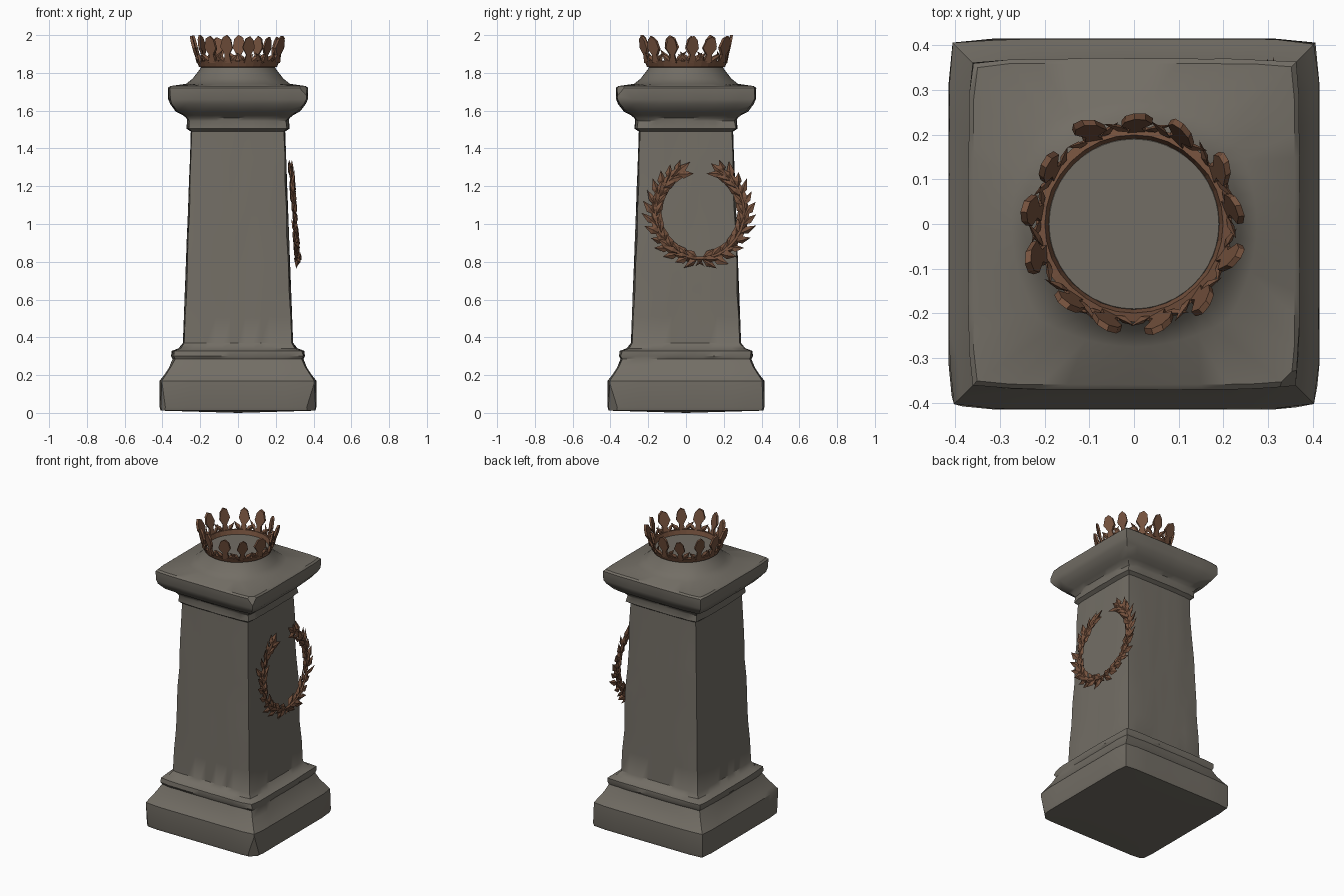
import bpy, bmesh, math, random
from math import sin, cos, pi
from mathutils import Vector

random.seed(4)
cube = bpy.data.objects.get("Cube")
if cube:
    bpy.data.objects.remove(cube, do_unlink=True)


def material(name, rgb):
    m = bpy.data.materials.new(name)
    m.use_nodes = True
    m.diffuse_color = (*rgb, 1)
    m.node_tree.nodes["Principled BSDF"].inputs["Base Color"].default_value = (*rgb, 1)
    return m


stone = material("weathered stone", (0.17, 0.155, 0.13))
bronze = material("aged bronze", (0.18, 0.085, 0.048))


def finish(bm, name, mat, smooth=False):
    bmesh.ops.recalc_face_normals(bm, faces=bm.faces)
    mesh = bpy.data.meshes.new(name)
    bm.to_mesh(mesh)
    bm.free()
    mesh.materials.append(mat)
    obj = bpy.data.objects.new(name, mesh)
    bpy.context.collection.objects.link(obj)
    if smooth:
        bpy.ops.object.select_all(action="DESELECT")
        obj.select_set(True)
        bpy.context.view_layer.objects.active = obj
        bpy.ops.object.shade_smooth_by_angle(angle=math.radians(35))
    return obj


def ring(bm, half, z, roundness, jitter, n=48):
    """Cross-section that blends from square (0) to circle (1)."""
    verts = []
    for i in range(n):
        a = 2 * pi * i / n
        square = min(half / max(abs(cos(a)), abs(sin(a))), half * 1.385)
        r = square * (1 - roundness) + half * roundness
        corner = abs(sin(2 * a)) ** 8
        r -= random.random() * jitter * (0.3 + corner)
        verts.append(bm.verts.new((r * cos(a), r * sin(a), z)))
    return verts


def loft(bm, rings):
    for lo, hi in zip(rings, rings[1:]):
        for i in range(len(lo)):
            j = (i + 1) % len(lo)
            bm.faces.new((lo[i], lo[j], hi[j], hi[i]))


def cap(bm, loop, z):
    tip = bm.verts.new((0, 0, z))
    for i, v in enumerate(loop):
        bm.faces.new((v, loop[(i + 1) % len(loop)], tip))


# Pedestal: half width, height, roundness, wear
profile = [
    (0.41, 0.012, 0, 0), (0.415, 0.03, 0, 0), (0.415, 0.17, 0, 0.004),
    (0.395, 0.195, 0, 0), (0.365, 0.24, 0, 0), (0.347, 0.285, 0, 0.01),
    (0.355, 0.3, 0, 0.01), (0.352, 0.328, 0, 0.01), (0.315, 0.342, 0, 0.01),
    (0.292, 0.37, 0, 0.004),
]
shaft_steps = 8
for k in range(1, shaft_steps):
    t = k / shaft_steps
    profile.append((0.292 - 0.042 * t, 0.37 + 1.12 * t, 0, 0.008))
profile += [
    (0.25, 1.49, 0, 0.004), (0.274, 1.505, 0, 0.012), (0.27, 1.545, 0, 0.012),
    (0.272, 1.56, 0, 0), (0.295, 1.578, 0, 0.008), (0.33, 1.595, 0, 0.012),
    (0.36, 1.635, 0, 0.012), (0.37, 1.66, 0, 0.006), (0.372, 1.72, 0, 0.006),
    (0.36, 1.73, 0, 0.003), (0.275, 1.742, 0.75, 0), (0.24, 1.77, 0.95, 0),
    (0.205, 1.815, 1, 0), (0.19, 1.837, 1, 0),
]
bm = bmesh.new()
rings = [ring(bm, *p) for p in profile]
loft(bm, rings)
cap(bm, rings[0], 0.0)
cap(bm, rings[-1], 1.838)

# Broken corners of the cornice and plinth
chips = [((0.35, -0.35, 1.71), (1, -1, 0.8)), ((-0.36, 0.36, 1.715), (-1, 1, 1.2)),
         ((0.396, -0.396, 0.1), (1, -1, -0.25)), ((-0.4, -0.4, 0.1), (-1, -1, -0.1))]
for point, normal in chips:
    cut = bmesh.ops.bisect_plane(bm, geom=bm.verts[:] + bm.edges[:] + bm.faces[:],
                                 plane_co=point, plane_no=normal, clear_outer=True)
    edges = [e for e in cut["geom_cut"] if isinstance(e, bmesh.types.BMEdge)]
    bmesh.ops.holes_fill(bm, edges=edges, sides=0)
finish(bm, "stone_pedestal", stone, smooth=True)


def leaf(bm, base, along, normal, length, width, thick):
    """Faceted diamond leaf with a raised midrib."""
    along = Vector(along).normalized()
    side = along.cross(Vector(normal)).normalized()
    up = side.cross(along)
    base = Vector(base)
    mid = base + along * length * 0.45
    a, tip = bm.verts.new(base), bm.verts.new(base + along * length)
    rim = [bm.verts.new(mid + d) for d in
           (side * width / 2, up * thick / 2, -side * width / 2, -up * thick / 2)]
    for i in range(4):
        j = (i + 1) % 4
        bm.faces.new((a, rim[i], rim[j]))
        bm.faces.new((tip, rim[j], rim[i]))


# Crown band: a thin flared hoop
bm = bmesh.new()
band = [ring(bm, r, z, 1, 0.002, 32) for r, z in
        ((0.19, 1.828), (0.207, 1.832), (0.22, 1.862), (0.2, 1.866))]
loft(bm, band + band[:1])
finish(bm, "crown_band", bronze)

# Crown points: flared plates leaning outwards, with small leaves between
bm = bmesh.new()
outline = [(-0.022, 0), (-0.012, 0.045), (-0.036, 0.085), (-0.02, 0.135),
           (0.005, 0.148), (0.026, 0.125), (0.034, 0.08), (0.014, 0.045), (0.022, 0)]
points = 13
for k in range(points):
    a = pi / 2 + 2 * pi * k / points + random.uniform(-0.05, 0.05)
    out, tan = Vector((cos(a), sin(a), 0)), Vector((-sin(a), cos(a), 0))
    scale = random.uniform(0.86, 1.0) if k else 1.0
    lean, twist = random.uniform(0.18, 0.3), random.uniform(-0.35, 0.35)
    sheets = []
    for depth in (0, 0.014):
        sheets.append([bm.verts.new(out * (0.203 + depth + h * lean + w * twist)
                                    + tan * w + Vector((0, 0, 1.853 + h * scale)))
                       for w, h in outline])
    bm.faces.new(sheets[0])
    bm.faces.new(sheets[1])
    loft(bm, sheets)
    for s in (-1, 1):
        leaf(bm, out * 0.207 + tan * 0.012 * s + Vector((0, 0, 1.852)),
             tan * s + out * 0.25 + Vector((0, 0, random.uniform(0.7, 1.3))), out,
             random.uniform(0.07, 0.1), 0.032, 0.016)
finish(bm, "crown_points", bronze)


# Wreath on the left face: two mirrored branches following the shaft's slope
CENTRE_Y, CENTRE_Z, RADIUS = 0.073, 1.06, 0.235


def on_wreath(side, a, r=RADIUS):
    y, z = CENTRE_Y + side * r * sin(a), CENTRE_Z - r * cos(a) * 1.03
    return Vector((0.297 - (z - CENTRE_Z) * 0.075, y, z))


def lerp_angle(t):
    return -0.06 + t * 2.72


face_normal = Vector((1, 0, 0.075))
leaves = bmesh.new()
for side, label in ((1, "back"), (-1, "front")):
    curve = bpy.data.curves.new("wreath_stem_" + label, "CURVE")
    curve.dimensions = "3D"
    curve.bevel_depth = 0.009
    curve.bevel_resolution = 0
    curve.use_fill_caps = True
    spline = curve.splines.new("POLY")
    spline.points.add(16)
    for i, p in enumerate(spline.points):
        p.co = (*on_wreath(side, lerp_angle(i / 16)), 1)
    curve.materials.append(bronze)
    stem = bpy.data.objects.new("wreath_stem_" + label, curve)
    bpy.context.collection.objects.link(stem)

    stations = 13
    for i in range(stations):
        a = lerp_angle((i + 0.5) / stations)
        base = on_wreath(side, a)
        along = on_wreath(side, a + 0.02) - on_wreath(side, a - 0.02)
        along.normalize()
        outward = (base - on_wreath(side, a, 0.1)).normalized()
        for spread in (0.75, -0.6, 0.1):
            wobble = Vector((random.uniform(-0.2, 0.25), 0, 0))
            tilt = face_normal + outward * random.uniform(-0.6, 0.6)
            leaf(leaves, base, along + outward * spread + wobble, tilt,
                 random.uniform(0.08, 0.108), random.uniform(0.036, 0.05), 0.022)
    # Crossed stalk ends at the bottom
    leaf(leaves, on_wreath(side, 0.08), (0, -side * 0.8, -0.8), face_normal, 0.06, 0.02, 0.02)
finish(leaves, "wreath_leaves", bronze)
